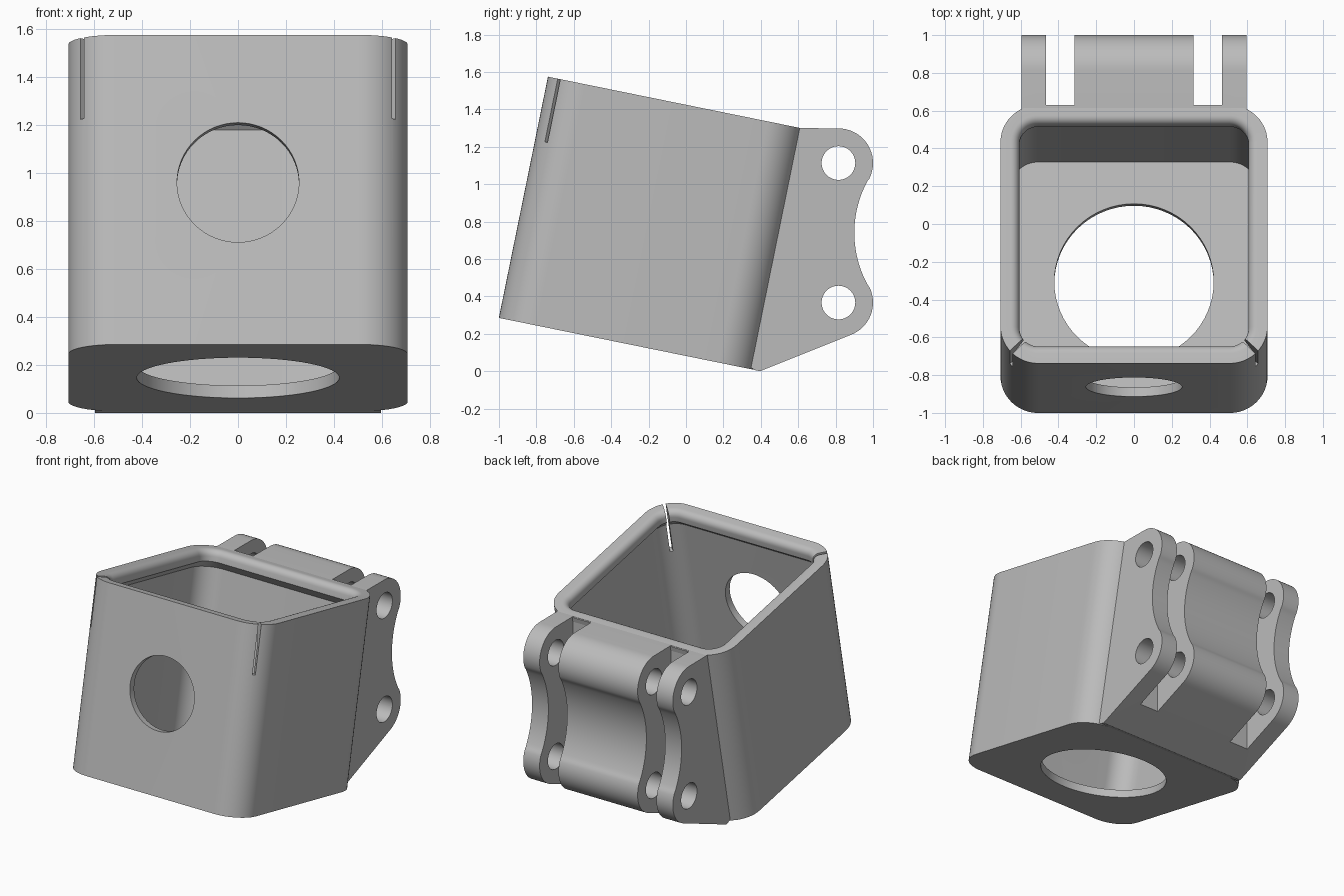
import bpy, bmesh, math
from mathutils import Vector, Matrix

cube = bpy.data.objects.get("Cube")
if cube:
    bpy.data.objects.remove(cube, do_unlink=True)

grey = bpy.data.materials.new("light_grey")
grey.use_nodes = True
grey.diffuse_color = (0.5, 0.5, 0.5, 1)
grey.node_tree.nodes["Principled BSDF"].inputs["Base Color"].default_value = (0.5, 0.5, 0.5, 1)

WIDTH, DEPTH, HEIGHT, RADIUS = 1.414, 1.395, 1.316, 0.2
TILT = Matrix.Translation((0, -0.317, 0.146)) @ Matrix.Rotation(math.radians(-11.5), 4, "X")


def make_object(name, bm, matrix=Matrix()):
    bmesh.ops.recalc_face_normals(bm, faces=bm.faces)
    bm.transform(matrix)
    mesh = bpy.data.meshes.new(name)
    bm.to_mesh(mesh)
    bm.free()
    mesh.materials.append(grey)
    obj = bpy.data.objects.new(name, mesh)
    bpy.context.collection.objects.link(obj)
    return obj


def cylinder(radius, length, matrix):
    bm = bmesh.new()
    bmesh.ops.create_cone(bm, cap_ends=True, segments=64, radius1=radius,
                          radius2=radius, depth=length)
    return make_object("cutter", bm, matrix)


def block(size, matrix):
    bm = bmesh.new()
    bmesh.ops.create_cube(bm, size=1)
    bmesh.ops.scale(bm, vec=size, verts=bm.verts)
    return make_object("cutter", bm, matrix)


def cut(obj, cutter):
    bpy.context.view_layer.objects.active = obj
    mod = obj.modifiers.new("cut", "BOOLEAN")
    mod.operation, mod.solver, mod.object = "DIFFERENCE", "EXACT", cutter
    bpy.ops.object.modifier_apply(modifier=mod.name)
    bpy.data.objects.remove(cutter, do_unlink=True)


def smooth(obj):
    bpy.ops.object.select_all(action="DESELECT")
    obj.select_set(True)
    bpy.context.view_layer.objects.active = obj
    bpy.ops.object.shade_smooth_by_angle(angle=math.radians(30))


def arc(cx, cy, r, start, end, steps):
    return [(cx + r * math.cos(a), cy + r * math.sin(a))
            for a in (math.radians(start + (end - start) * i / steps) for i in range(steps + 1))]


def rounded_ring(bm, inset, z):
    r = RADIUS - inset
    x, y = WIDTH / 2 - RADIUS, DEPTH / 2 - RADIUS
    points = []
    for k, (sx, sy) in enumerate([(1, 1), (-1, 1), (-1, -1), (1, -1)]):
        points += arc(sx * x, sy * y, r, 90 * k, 90 * k + 90, 12)
    return [bm.verts.new((px, py, z)) for px, py in points]


# Tilted open housing: outside wall, rounded rim, inner lip, cavity and floor
bm = bmesh.new()
sections = [(0, 0), (0, HEIGHT)]
sections += [(0.1 - u, HEIGHT - 0.045 + v)
             for u, v in reversed(arc(0, 0, 0.045, 0, 90, 6))]
sections += [(0.1, HEIGHT - 0.08), (0.05, HEIGHT - 0.13), (0.05, 0.053)]
rings = [rounded_ring(bm, *s) for s in sections[:2]]
# The rim rounds over from the flat top into the opening
for u, v in arc(0.055, HEIGHT - 0.045, 0.045, 90, 0, 6):
    rings.append(rounded_ring(bm, u, v))
rings += [rounded_ring(bm, *s) for s in sections[-3:]]
for a, b in zip(rings, rings[1:]):
    for i in range(len(a)):
        j = (i + 1) % len(a)
        bm.faces.new((a[i], a[j], b[j], b[i]))
bm.faces.new(rings[0])
bm.faces.new(rings[-1])
housing = make_object("housing", bm, TILT)

# Round openings in the floor and the front wall
cut(housing, cylinder(0.422, 0.3, TILT))
cut(housing, cylinder(0.254, 0.3, TILT @ Matrix.Translation((0, -DEPTH / 2, 0.689))
                      @ Matrix.Rotation(math.pi / 2, 4, "X")))

# Narrow diagonal slits in the two front corners
for side in (-1, 1):
    place = Matrix.Translation((side * 0.61, -DEPTH / 2 + 0.1, HEIGHT - 0.12))
    cut(housing, block(Vector((0.3, 0.02, 0.45)),
                       TILT @ place @ Matrix.Rotation(-side * math.pi / 4, 4, "Z")))
smooth(housing)

# Rear hinge mount: a side profile extruded across the width
PINS = [(0.815, 1.113), (0.815, 0.367)]
profile = [(0.335, 0.03), (0.367, 0.006), (0.395, 0)]
profile += arc(*PINS[1], 0.185, -70, 27, 16)
profile += arc(1.479, 0.74, 0.579, 209, 151, 20)
profile += arc(*PINS[0], 0.185, -27, 90, 18)
profile += [(0.585, 1.3)]
bm = bmesh.new()
face = bm.faces.new([bm.verts.new((-0.595, y, z)) for y, z in profile])
sweep = bmesh.ops.extrude_face_region(bm, geom=[face])
bmesh.ops.translate(bm, vec=(1.19, 0, 0),
                    verts=[v for v in sweep["geom"] if isinstance(v, bmesh.types.BMVert)])
mount = make_object("hinge_mount", bm)

# Slots that leave two outer lugs and a wide middle knuckle
for side in (-1, 1):
    cut(mount, block(Vector((0.15, 1, 2)), Matrix.Translation((side * 0.39, 1.122, 0.7))))

# Pin holes through all the lugs
for y, z in PINS:
    cut(mount, cylinder(0.09, 2, Matrix.Translation((0, y, z))
                        @ Matrix.Rotation(math.pi / 2, 4, "Y")))
smooth(mount)
